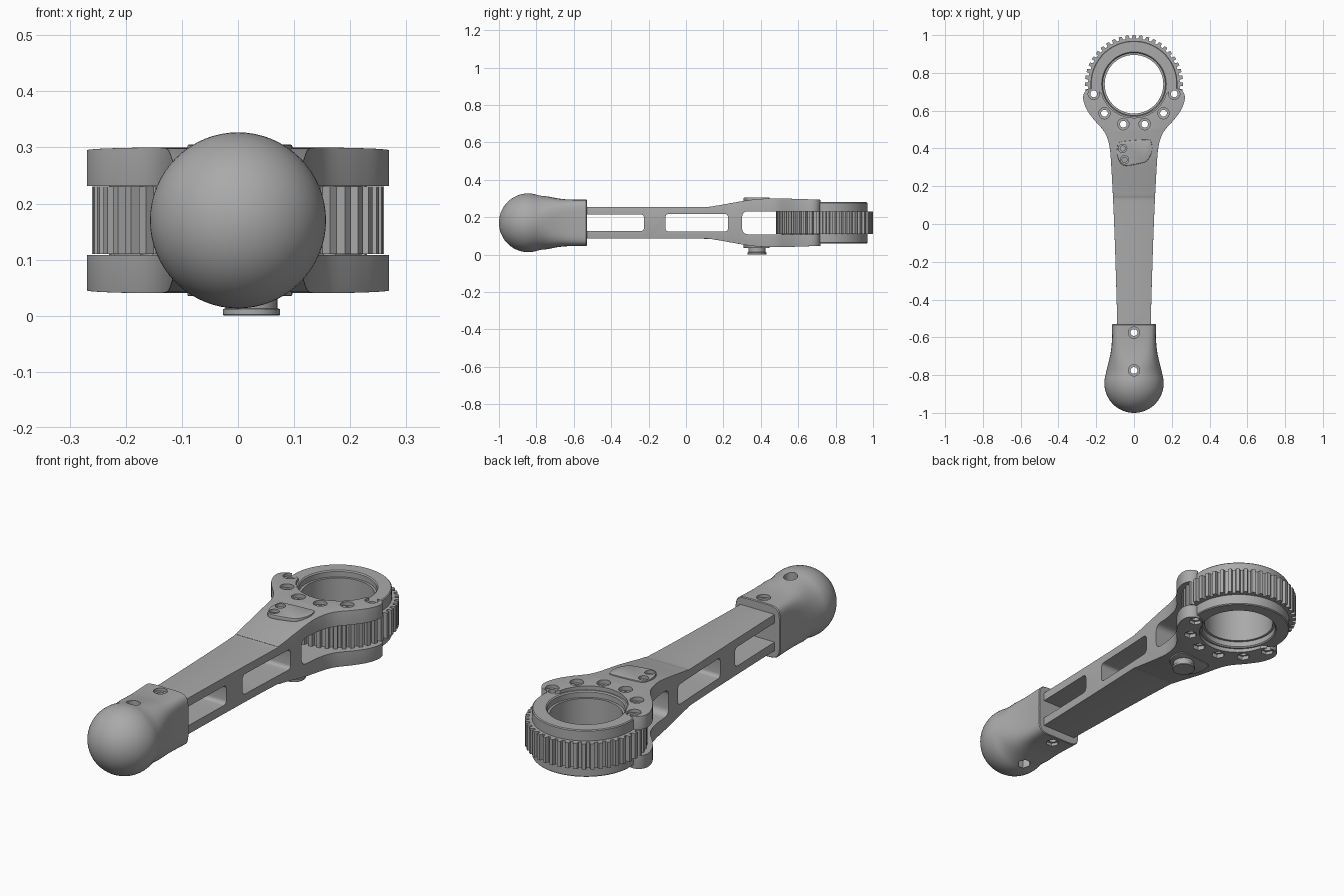
import bpy, bmesh, math
from mathutils import Matrix, Vector

if "Cube" in bpy.data.objects:
    bpy.data.objects.remove(bpy.data.objects["Cube"], do_unlink=True)

MID = 0.17                        # height of the symmetry plane
HEAD = Vector((0, 0.74))          # centre of the ratchet ring

steel = bpy.data.materials.new("satin grey")
steel.use_nodes = True
steel.diffuse_color = (0.4, 0.4, 0.4, 1)
bsdf = next(n for n in steel.node_tree.nodes if n.type == 'BSDF_PRINCIPLED')
bsdf.inputs["Base Color"].default_value = steel.diffuse_color


def finish(name, bm):
    bmesh.ops.recalc_face_normals(bm, faces=bm.faces)
    me = bpy.data.meshes.new(name)
    bm.to_mesh(me)
    bm.free()
    me.materials.append(steel)
    ob = bpy.data.objects.new(name, me)
    bpy.context.collection.objects.link(ob)
    return ob


def activate(ob):
    bpy.ops.object.select_all(action='DESELECT')
    ob.select_set(True)
    bpy.context.view_layer.objects.active = ob


def loft(name, rings, closed=False):
    """Skin equal-length rings; cap the ends unless the loft closes on itself."""
    bm = bmesh.new()
    loops = [[bm.verts.new(p) for p in r] for r in rings]
    pairs = list(zip(loops, loops[1:])) + ([(loops[-1], loops[0])] if closed else [])
    for a, b in pairs:
        for i in range(len(a)):
            j = (i + 1) % len(a)
            bm.faces.new((a[i], a[j], b[j], b[i]))
    if not closed:
        bm.faces.new(loops[0])
        bm.faces.new(loops[-1])
    return finish(name, bm)


def prism(name, pts, lo, hi, axis='Z'):
    """Extrude an xy outline along z, or a yz outline along x."""
    place = (lambda p, h: (p[0], p[1], h)) if axis == 'Z' else (lambda p, h: (h, p[0], p[1]))
    return loft(name, [[place(p, h) for p in pts] for h in (lo, hi)])


def circle(c, r, n=32):
    return [(c[0] + r * math.cos(2 * math.pi * i / n),
             c[1] + r * math.sin(2 * math.pi * i / n)) for i in range(n)]


def rounded(y0, y1, z0, z1, r, n=5):
    pts = []
    for k, (cy, cz) in enumerate([(y1 - r, z1 - r), (y0 + r, z1 - r),
                                  (y0 + r, z0 + r), (y1 - r, z0 + r)]):
        for i in range(n + 1):
            a = math.pi / 2 * (k + i / n)
            pts.append((cy + r * math.cos(a), cz + r * math.sin(a)))
    return pts


def spline(pts, n=4):
    """Catmull-Rom curve through the points."""
    v = [Vector(p) for p in pts]
    v = [2 * v[0] - v[1]] + v + [2 * v[-1] - v[-2]]
    out = []
    for a, b, c, d in zip(v, v[1:], v[2:], v[3:]):
        for i in range(n):
            t = i / n
            out.append(0.5 * (2 * b + (c - a) * t + (2 * a - 5 * b + 4 * c - d) * t * t
                              + (3 * b - a - 3 * c + d) * t ** 3))
    return [tuple(p) for p in out] + [tuple(v[-2])]


def boolean(ob, cutter, op='DIFFERENCE', keep=False):
    activate(ob)
    m = ob.modifiers.new("cut", 'BOOLEAN')
    m.object, m.operation, m.solver = cutter, op, 'EXACT'
    bpy.ops.object.modifier_apply(modifier=m.name)
    if not keep:
        bpy.data.objects.remove(cutter, do_unlink=True)


def bevel(ob, width, segments=3, angle=40):
    activate(ob)
    m = ob.modifiers.new("bevel", 'BEVEL')
    m.width, m.segments, m.angle_limit = width, segments, math.radians(angle)
    bpy.ops.object.modifier_apply(modifier=m.name)


def smooth(ob, angle=35):
    activate(ob)
    bpy.ops.object.shade_smooth_by_angle(angle=math.radians(angle))


def drill(targets, x, y, r=0.018, wide=0.03, top=0.28, bottom=0.06):
    """Through hole with a round counterbore above and a hex nut pocket below."""
    for pts, lo, hi in ((circle((x, y), r, 20), -0.1, 0.5),
                        (circle((x, y), wide, 24), top, 0.5),
                        (circle((x, y), wide, 6), -0.1, bottom)):
        cutter = prism("cutter", pts, lo, hi)
        for t in targets:
            boolean(t, cutter, keep=True)
        bpy.data.objects.remove(cutter, do_unlink=True)


# Forked arm: plan outline crossed with side outline
half = spline([(0.087, -0.62), (0.092, -0.4), (0.105, 0), (0.12, 0.3), (0.13, 0.41),
               (0.155, 0.485), (0.21, 0.55), (0.25, 0.605), (0.269, 0.66),
               (0.262, 0.697), (0.235, 0.717), (0.2, 0.712), (0.17, 0.69)])
arm = prism("forked_arm", half + [(-x, y) for x, y in reversed(half)], -0.1, 0.5)
side = spline([(-0.62, 0.085), (0.06, 0.085), (0.15, 0.09), (0.25, 0.107),
               (0.34, 0.122), (0.42, 0.129), (0.55, 0.129), (0.75, 0.122)])
side_prism = prism("cutter", [(y, MID + h) for y, h in side]
                   + [(y, MID - h) for y, h in reversed(side)], -0.4, 0.4, 'X')
boolean(arm, side_prism, 'INTERSECT')
bevel(arm, 0.009)

# Side windows, fork slot and seat for the ring
for y0, y1, h, r in ((-0.57, -0.225, 0.045, 0.018), (-0.11, 0.225, 0.047, 0.018),
                     (0.30, 0.95, 0.0615, 0.03)):
    boolean(arm, prism("cutter", rounded(y0, y1, MID - h, MID + h, r), -0.4, 0.4, 'X'))
boolean(arm, prism("cutter", circle(HEAD, 0.178, 64), -0.1, 0.5))


# Ring collar: turned section with a stepped bore
def turned(name, section, n=96):
    rings = [[(HEAD.x + r * math.cos(a), HEAD.y + r * math.sin(a), MID + z) for r, z in section]
             for a in (2 * math.pi * i / n for i in range(n))]
    return loft(name, rings, closed=True)


section = [(0.155, 0.08), (0.166, 0.08), (0.166, 0.105), (0.171, 0.11), (0.226, 0.11), (0.23, 0.106)]
collar = turned("ring_collar", section + [(r, -z) for r, z in reversed(section)])

# Toothed gear around the collar
TEETH = 44
outline = []
for t in range(TEETH):
    for frac, r in ((-0.32, 0.243), (-0.22, 0.26), (0.22, 0.26), (0.32, 0.243)):
        a = math.pi / 2 + 2 * math.pi * (t + frac) / TEETH
        outline.append((HEAD.x + r * math.cos(a), HEAD.y + r * math.sin(a)))
gear = prism("toothed_gear", outline, MID - 0.06, MID + 0.06)
boolean(gear, prism("cutter", circle(HEAD, 0.2, 96), -0.1, 0.5))

# Handle knob: squared socket flowing into a ball
R, CY, N = 0.157, -0.843, 64
stations = [(-0.53, 0.114, 0.121, 6), (-0.534, 0.117, 0.124, 6), (-0.60, 0.116, 0.124, 5.5),
            (-0.65, 0.119, 0.126, 4.5), (-0.69, 0.125, 0.131, 3.6), (-0.73, 0.134, 0.139, 2.8),
            (-0.765, 0.143, 0.145, 2.2)]
for i in range(1, 25):
    a = math.radians(70 + (178 - 70) * i / 24)
    stations.append((CY + R * math.cos(a), R * math.sin(a), R * math.sin(a), 2))


def power(v, e):
    return math.copysign(abs(v) ** (2 / e), v)


rings = []
for y, w, h, e in stations:
    angles = [2 * math.pi * i / N for i in range(N)]
    rings.append([(w * power(math.cos(a), e), y, MID + h * power(math.sin(a), e)) for a in angles])
knob = loft("handle_knob", rings)

# Bolt holes through head and handle
for deg in (13.5, 44.5, 75):
    for s in (-1, 1):
        a = math.radians(deg)
        drill((arm, collar, gear), s * 0.219 * math.cos(a), HEAD.y - 0.219 * math.sin(a))
for y in (-0.575, -0.775):
    drill((knob, arm), 0, y)

# Pawl covers above and below the fork
cover = [(-0.085, 0.425), (-0.06, 0.437), (0.07, 0.447), (0.092, 0.43), (0.095, 0.385),
         (0.07, 0.335), (0.03, 0.32), (-0.04, 0.308), (-0.07, 0.32), (-0.09, 0.37)]
for name, lo, hi in (("upper_pawl_cover", 0.28, 0.305), ("lower_pawl_cover", 0.035, 0.06)):
    plate = prism(name, spline(cover + cover[:1], 3)[:-1], lo, hi)
    bevel(plate, 0.003, 2, 60)
    if lo > MID:
        for x, y in ((-0.06, 0.40), (-0.05, 0.34)):
            drill((plate, arm), x, y, 0.013, 0.022, 0.29, 0.03)
    smooth(plate)

# Selector button under the fork
button = loft("selector_button", [[(x, y, z) for x, y in circle((0.024, 0.38), r, 40)]
              for z, r in ((0, 0.049), (0.002, 0.051), (0.012, 0.051), (0.013, 0.046), (0.06, 0.046))])

for ob in (arm, collar, gear, knob, button):
    smooth(ob, 25 if ob is gear else 35)
